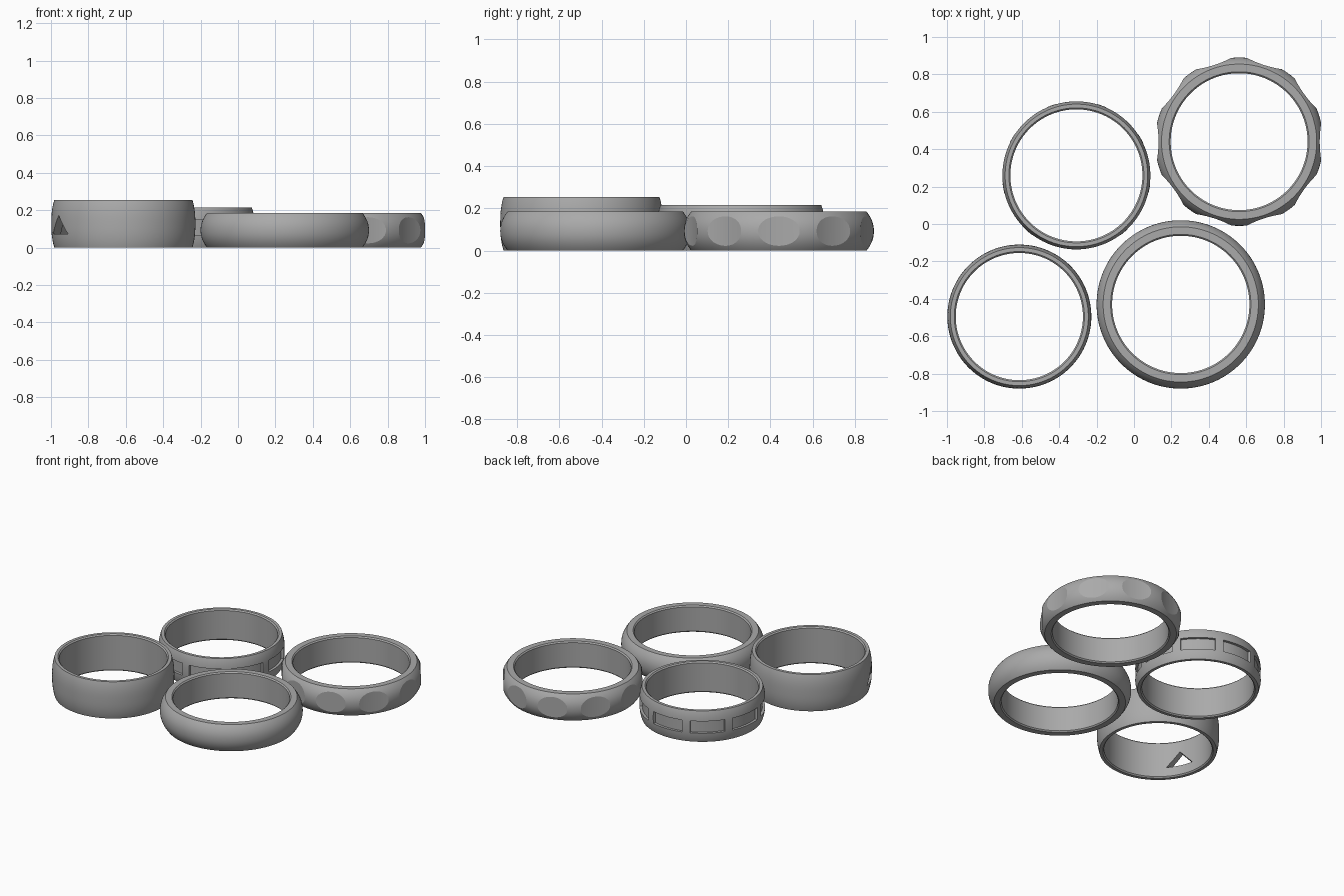
import bpy, bmesh
from math import cos, sin, pi, radians
from mathutils import Matrix, Vector

if "Cube" in bpy.data.objects:
    bpy.data.objects.remove(bpy.data.objects["Cube"], do_unlink=True)

SEGMENTS = 144
metal = bpy.data.materials.new("brushed_grey_metal")
metal.use_nodes = True
GREY = (0.4, 0.4, 0.4, 1)
metal.diffuse_color = GREY
metal.node_tree.nodes["Principled BSDF"].inputs["Base Color"].default_value = GREY


def make_object(name, bm, location):
    bmesh.ops.recalc_face_normals(bm, faces=bm.faces)
    mesh = bpy.data.meshes.new(name)
    bm.to_mesh(mesh)
    bm.free()
    mesh.materials.append(metal)
    ob = bpy.data.objects.new(name, mesh)
    ob.location = location
    bpy.context.collection.objects.link(ob)
    return ob


def band(name, x, y, outer, inner, height, drop, power, lip):
    """Lathe a barrel-shaped band: bulging outside, straight inside, eased inner lips."""
    steps = 20
    profile = []
    for i in range(steps + 1):
        t = -cos(pi * i / steps)
        profile.append((outer - drop * abs(t) ** power, height * (t + 1) / 2))
    profile += [(inner + lip, height), (inner, height - lip), (inner, lip), (inner + lip, 0)]
    bm = bmesh.new()
    rings = []
    for s in range(SEGMENTS):
        a = 2 * pi * s / SEGMENTS
        rings.append([bm.verts.new((r * cos(a), r * sin(a), z)) for r, z in profile])
    for s in range(SEGMENTS):
        r0, r1 = rings[s], rings[(s + 1) % SEGMENTS]
        for i in range(len(profile)):
            j = (i + 1) % len(profile)
            bm.faces.new((r0[i], r1[i], r1[j], r0[j]))
    return make_object(name, bm, (x, y, 0))


def add_prism(bm, points, extrude, angle):
    """Extrude a closed outline and turn it about the band's axis."""
    turn = Matrix.Rotation(angle, 4, "Z")
    low = [bm.verts.new(turn @ Vector(p)) for p in points]
    high = [bm.verts.new(turn @ (Vector(p) + Vector(extrude))) for p in points]
    n = len(points)
    bm.faces.new(low)
    bm.faces.new(high)
    for i in range(n):
        j = (i + 1) % n
        bm.faces.new((low[i], low[j], high[j], high[i]))


def carve(ob, bm):
    """Subtract the cutter and bake the result."""
    cutter = make_object(ob.name + "_cutter", bm, ob.location)
    cutter.hide_render = True
    bpy.context.view_layer.update()
    mod = ob.modifiers.new("carve", "BOOLEAN")
    mod.operation, mod.solver, mod.object = "DIFFERENCE", "EXACT", cutter
    bpy.context.view_layer.objects.active = ob
    bpy.ops.object.modifier_apply(modifier=mod.name)
    bpy.data.objects.remove(cutter, do_unlink=True)


# Four bands lying flat
wide = band("wide_band", -0.613, -0.495, 0.385, 0.34, 0.255, 0.016, 2.6, 0.008)
slotted = band("slotted_band", -0.308, 0.26, 0.397, 0.353, 0.215, 0.016, 2.6, 0.008)
domed = band("domed_band", 0.25, -0.43, 0.45, 0.367, 0.185, 0.035, 2.2, 0.008)
scalloped = band("scalloped_band", 0.562, 0.44, 0.45, 0.366, 0.185, 0.035, 2.2, 0.008)

# Triangular window through the wide band
bm = bmesh.new()
add_prism(bm, [(0.3, -0.09, 0.072), (0.3, 0.09, 0.072), (0.3, 0, 0.172)],
          (0.15, 0, 0), radians(206))
carve(wide, bm)

# Nine shallow rectangular recesses round the slotted band
bm = bmesh.new()
arc = [radians(-16.25 + 2.5 * i) for i in range(14)]
outline = [(0.378 * cos(a), 0.378 * sin(a), 0.066) for a in arc]
outline += [(0.45 * cos(a), 0.45 * sin(a), 0.066) for a in reversed(arc)]
for k in range(9):
    add_prism(bm, outline, (0, 0, 0.083), radians(90 + 40 * k))
carve(slotted, bm)

# Ten hollow scallops round the scalloped band
bm = bmesh.new()
across = [0.0125 * i for i in range(-10, 11)]
outline = [(0.431 + y * y / 1.2, y, -0.1) for y in across]
outline += [(0.5, 0.125, -0.1), (0.5, -0.125, -0.1)]
for k in range(10):
    add_prism(bm, outline, (0, 0, 0.4), radians(36 * k))
carve(scalloped, bm)

# Smooth shading with crisp rims
for ob in (wide, slotted, domed, scalloped):
    bpy.ops.object.select_all(action="DESELECT")
    ob.select_set(True)
    bpy.context.view_layer.objects.active = ob
    bpy.ops.object.shade_smooth_by_angle(angle=radians(16))
